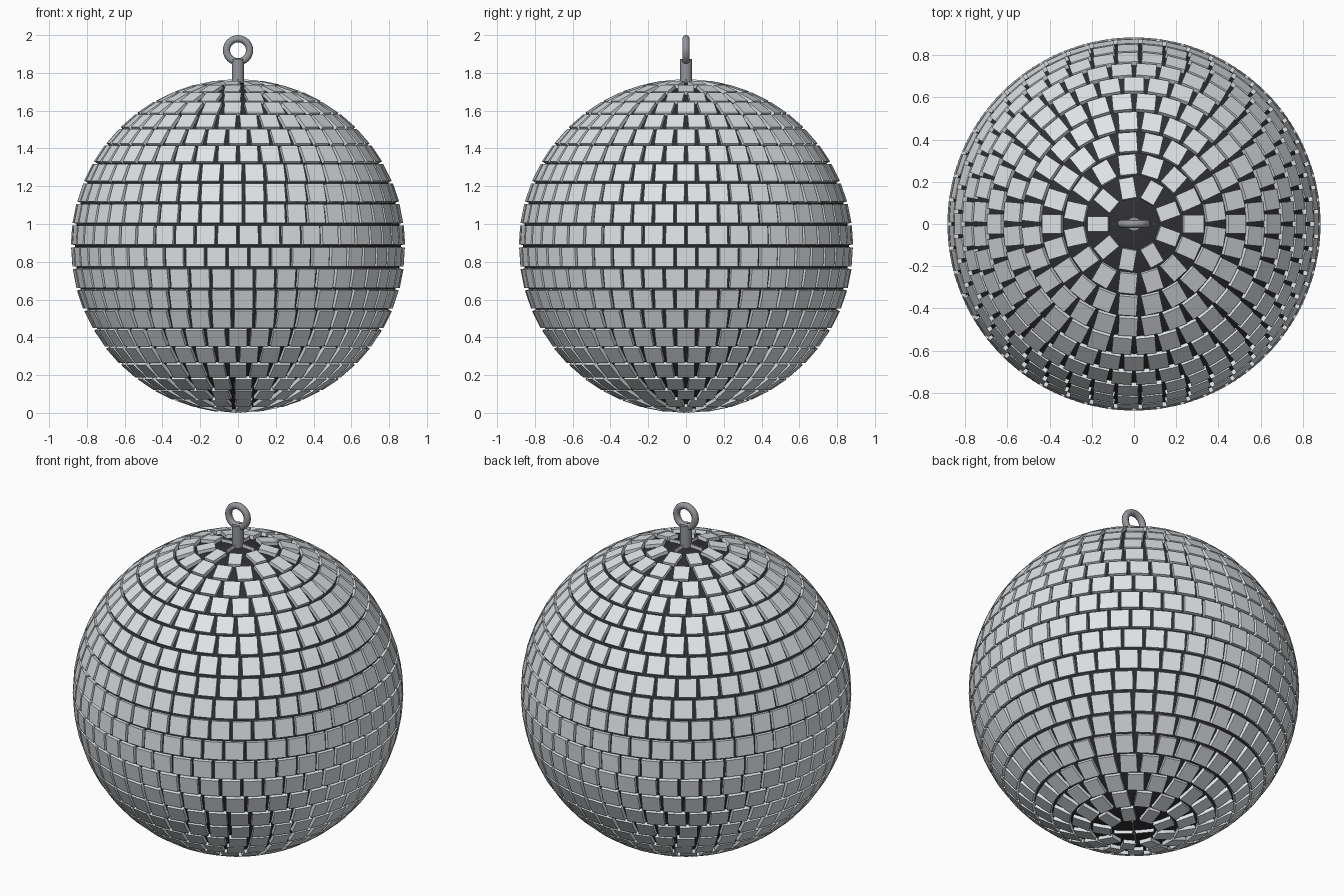
import bpy, bmesh
from math import pi, sin, radians
from mathutils import Matrix, Vector

if "Cube" in bpy.data.objects:
    bpy.data.objects.remove(bpy.data.objects["Cube"])

CZ = 0.8834          # ball centre height
FACE = 0.882         # distance of the tile faces from the centre
THICK = 0.026
ROWS = 24
GAP = 0.015


def material(name, rgb):
    m = bpy.data.materials.new(name)
    m.diffuse_color = (*rgb, 1)
    m.use_nodes = True
    m.node_tree.nodes["Principled BSDF"].inputs["Base Color"].default_value = m.diffuse_color
    return m


def finish(name, mat, smooth=True):
    ob = bpy.context.object
    ob.name = name
    ob.data.materials.append(mat)
    if smooth:
        bpy.ops.object.shade_smooth_by_angle(angle=radians(40))
    return ob


dark = material("dark_core", (0.03, 0.03, 0.035))
mirror = material("mirror", (0.75, 0.78, 0.8))
metal = material("metal", (0.3, 0.31, 0.33))

# Dark inner ball
bpy.ops.mesh.primitive_uv_sphere_add(segments=64, ring_count=32, radius=0.864,
                                     location=(0, 0, CZ))
finish("core_ball", dark)

# Mirror tiles: rows of flat boxes, every other row shifted by half a tile
bm = bmesh.new()
step = pi / ROWS
height = FACE * step - GAP
for i in range(ROWS):
    polar = (i + 0.5) * step
    count = max(4, round(2 * ROWS * sin(polar)))
    # width fits the row edge nearest the pole
    narrow = min(polar, pi - polar) - height / 2 / FACE
    width = min(2 * pi * FACE * sin(narrow) / count - GAP, height)
    width = max(width, 0.006)
    for k in range(count):
        turn = 2 * pi * (k + 0.5 * (i % 2)) / count
        mat = (Matrix.Translation((0, 0, CZ))
               @ Matrix.Rotation(turn, 4, 'Z')
               @ Matrix.Rotation(polar, 4, 'Y')
               @ Matrix.Translation((0, 0, FACE - THICK / 2))
               @ Matrix.Diagonal(Vector((height, width, THICK, 1))))
        bmesh.ops.create_cube(bm, size=1, matrix=mat)
mesh = bpy.data.meshes.new("mirror_tiles")
bm.to_mesh(mesh)
bm.free()
mesh.materials.append(mirror)
tiles = bpy.data.objects.new("mirror_tiles", mesh)
bpy.context.collection.objects.link(tiles)

# Hanger stem and ring
bpy.ops.mesh.primitive_cylinder_add(vertices=16, radius=0.033, depth=0.145,
                                    location=(0, 0, 1.8005))
finish("hanger_stem", metal)
bpy.ops.mesh.primitive_torus_add(major_segments=32, minor_segments=10,
                                 major_radius=0.061, minor_radius=0.019,
                                 location=(0, 0, 1.92), rotation=(pi / 2, 0, 0))
finish("hanger_ring", metal)
